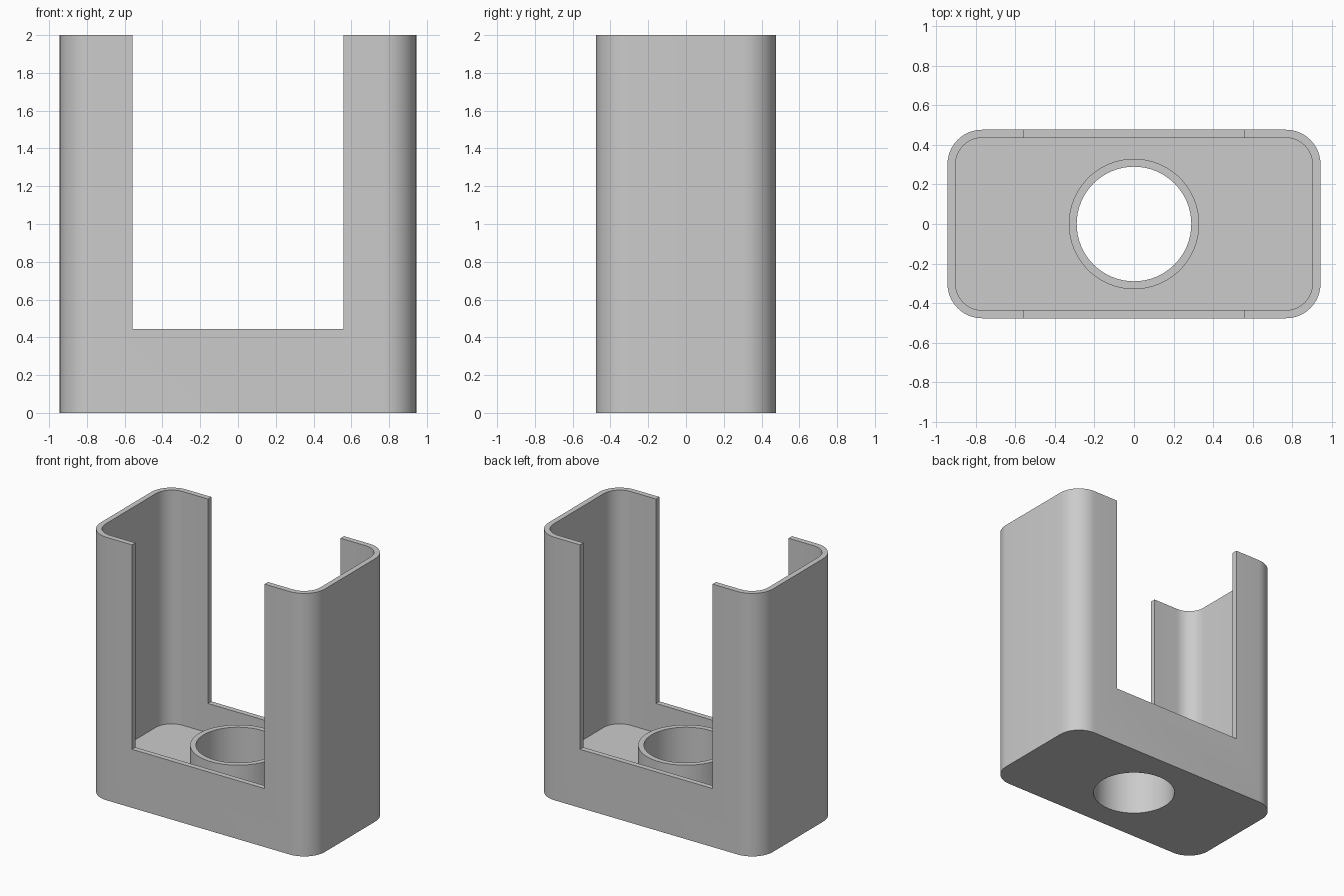
import bpy, bmesh, math

if "Cube" in bpy.data.objects:
    bpy.data.objects.remove(bpy.data.objects["Cube"])

W, D, H = 0.944, 0.477, 2.0        # half width, half depth, height
WALL, CORNER = 0.041, 0.175
FLOOR, SILL = 0.222, 0.445         # floor top, bottom of the side openings
SLOT = 0.558                       # half width of the openings
BORE, COLLAR = 0.29, 0.33

grey = bpy.data.materials.new("plain grey")
grey.diffuse_color = (0.6, 0.6, 0.6, 1)
grey.use_nodes = True
grey.node_tree.nodes["Principled BSDF"].inputs["Base Color"].default_value = grey.diffuse_color


def rounded_rect(hx, hy, r, n=12):
    pts = []
    for q, (sx, sy) in enumerate([(1, 1), (-1, 1), (-1, -1), (1, -1)]):
        for i in range(n + 1):
            a = (q + i / n) * math.pi / 2
            pts.append((sx * (hx - r) + r * math.cos(a), sy * (hy - r) + r * math.sin(a)))
    return pts


def circle(r, n=64):
    return [(r * math.cos(math.tau * i / n), r * math.sin(math.tau * i / n)) for i in range(n)]


def prism(name, outline, z0, z1):
    bm = bmesh.new()
    base = bm.faces.new([bm.verts.new((x, y, z0)) for x, y in outline])
    top = bmesh.ops.extrude_face_region(bm, geom=[base])["geom"]
    bmesh.ops.translate(bm, vec=(0, 0, z1 - z0),
                        verts=[v for v in top if isinstance(v, bmesh.types.BMVert)])
    bmesh.ops.recalc_face_normals(bm, faces=bm.faces)
    mesh = bpy.data.meshes.new(name)
    bm.to_mesh(mesh)
    bm.free()
    mesh.materials.append(grey)
    ob = bpy.data.objects.new(name, mesh)
    bpy.context.collection.objects.link(ob)
    return ob


def activate(ob):
    bpy.ops.object.select_all(action='DESELECT')
    ob.select_set(True)
    bpy.context.view_layer.objects.active = ob


def cut(ob, cutter):
    activate(ob)
    mod = ob.modifiers.new("cut", 'BOOLEAN')
    mod.operation, mod.solver, mod.object = 'DIFFERENCE', 'EXACT', cutter
    bpy.ops.object.modifier_apply(modifier=mod.name)
    bpy.data.objects.remove(cutter)


# Open-topped case with rounded corners
case = prism("case", rounded_rect(W, D, CORNER), 0, H)
cut(case, prism("cavity", rounded_rect(W - WALL, D - WALL, CORNER - WALL), FLOOR, H + 0.5))

# Wide openings through front and back walls
slot = [(-SLOT, -1), (SLOT, -1), (SLOT, 1), (-SLOT, 1)]
cut(case, prism("slot", slot, SILL, H + 0.5))

# Round hole through the floor
cut(case, prism("floor_hole", circle(BORE), -0.5, SILL + 0.5))

# Raised collar around the hole
collar = prism("collar", circle(COLLAR), FLOOR, SILL)
cut(collar, prism("collar_bore", circle(BORE), -0.5, SILL + 0.5))

for ob in (case, collar):
    activate(ob)
    bpy.ops.object.shade_smooth_by_angle(angle=math.radians(30))
